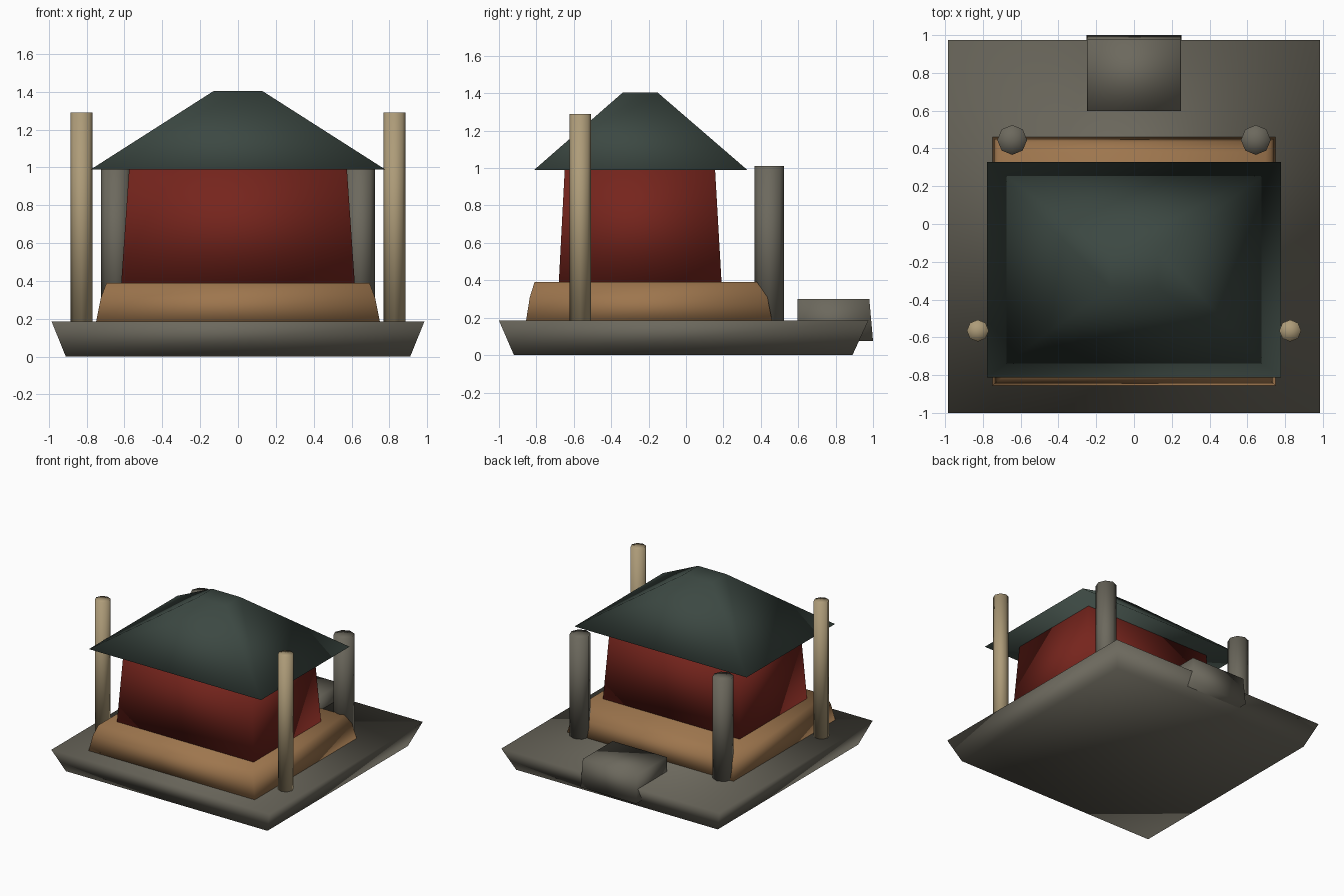
import bpy, bmesh, math

if "Cube" in bpy.data.objects:
    bpy.data.objects.remove(bpy.data.objects["Cube"])


def material(name, rgb):
    m = bpy.data.materials.new(name)
    m.diffuse_color = (*rgb, 1)
    m.use_nodes = True
    m.node_tree.nodes["Principled BSDF"].inputs["Base Color"].default_value = m.diffuse_color
    return m


STONE = material("stone", (0.15, 0.14, 0.11))
WOOD = material("wood", (0.34, 0.18, 0.075))
RED = material("red_plaster", (0.18, 0.018, 0.012))
ROOF = material("roof_green", (0.045, 0.065, 0.055))
TAN = material("pale_timber", (0.42, 0.33, 0.19))


def finish(bm, name, mat):
    bmesh.ops.recalc_face_normals(bm, faces=bm.faces)
    for f in bm.faces:
        f.smooth = True
    mesh = bpy.data.meshes.new(name)
    bm.to_mesh(mesh)
    bm.free()
    mesh.materials.append(mat)
    ob = bpy.data.objects.new(name, mesh)
    bpy.context.collection.objects.link(ob)


def tiers(name, mat, levels):
    """Closed solid through rectangles (half width, y min, y max, z)."""
    bm = bmesh.new()
    rings = [[bm.verts.new(p) for p in
              ((-x, y0, z), (x, y0, z), (x, y1, z), (-x, y1, z))]
             for x, y0, y1, z in levels]
    for a, b in zip(rings, rings[1:]):
        for i in range(4):
            j = (i + 1) % 4
            bm.faces.new((a[i], a[j], b[j], b[i]))
    bm.faces.new(rings[0][::-1])
    bm.faces.new(rings[-1])
    finish(bm, name, mat)


def pole(name, mat, x, y, r, z0, z1):
    """Eight-sided post with fan caps."""
    bm = bmesh.new()
    ang = [math.tau * i / 8 for i in range(8)]
    lo, hi = ([bm.verts.new((x + r * math.cos(a), y + r * math.sin(a), z))
               for a in ang] for z in (z0, z1))
    cl, ch = bm.verts.new((x, y, z0)), bm.verts.new((x, y, z1))
    for i in range(8):
        j = (i + 1) % 8
        bm.faces.new((lo[i], lo[j], hi[j], hi[i]))
        bm.faces.new((lo[j], lo[i], cl))
        bm.faces.new((hi[i], hi[j], ch))
    finish(bm, name, mat)


# flared stone platform
tiers("base_platform", STONE, [(0.91, -0.92, 0.89, 0), (0.985, -1.0, 0.975, 0.185)])
# sloping wooden plinth
tiers("plinth", WOOD, [(0.75, -0.855, 0.46, 0.185), (0.725, -0.835, 0.435, 0.31),
                       (0.695, -0.81, 0.38, 0.39)])
# tapered hall walls
tiers("hall_walls", RED, [(0.617, -0.68, 0.19, 0.39), (0.575, -0.648, 0.155, 1.0)])
# hipped roof with flat top
tiers("roof", ROOF, [(0.777, -0.812, 0.328, 0.99), (0.127, -0.337, -0.153, 1.405)])
# rear step block overhanging the platform edge
tiers("rear_step", STONE, [(0.252, 0.597, 1.0, 0.075), (0.245, 0.597, 0.98, 0.3)])

# mirrored posts
for side, s in (("left", -1), ("right", 1)):
    pole("front_post_" + side, TAN, s * 0.827, -0.565, 0.058, 0.185, 1.29)
    pole("rear_post_" + side, STONE, s * 0.645, 0.445, 0.079, 0.185, 1.01)
